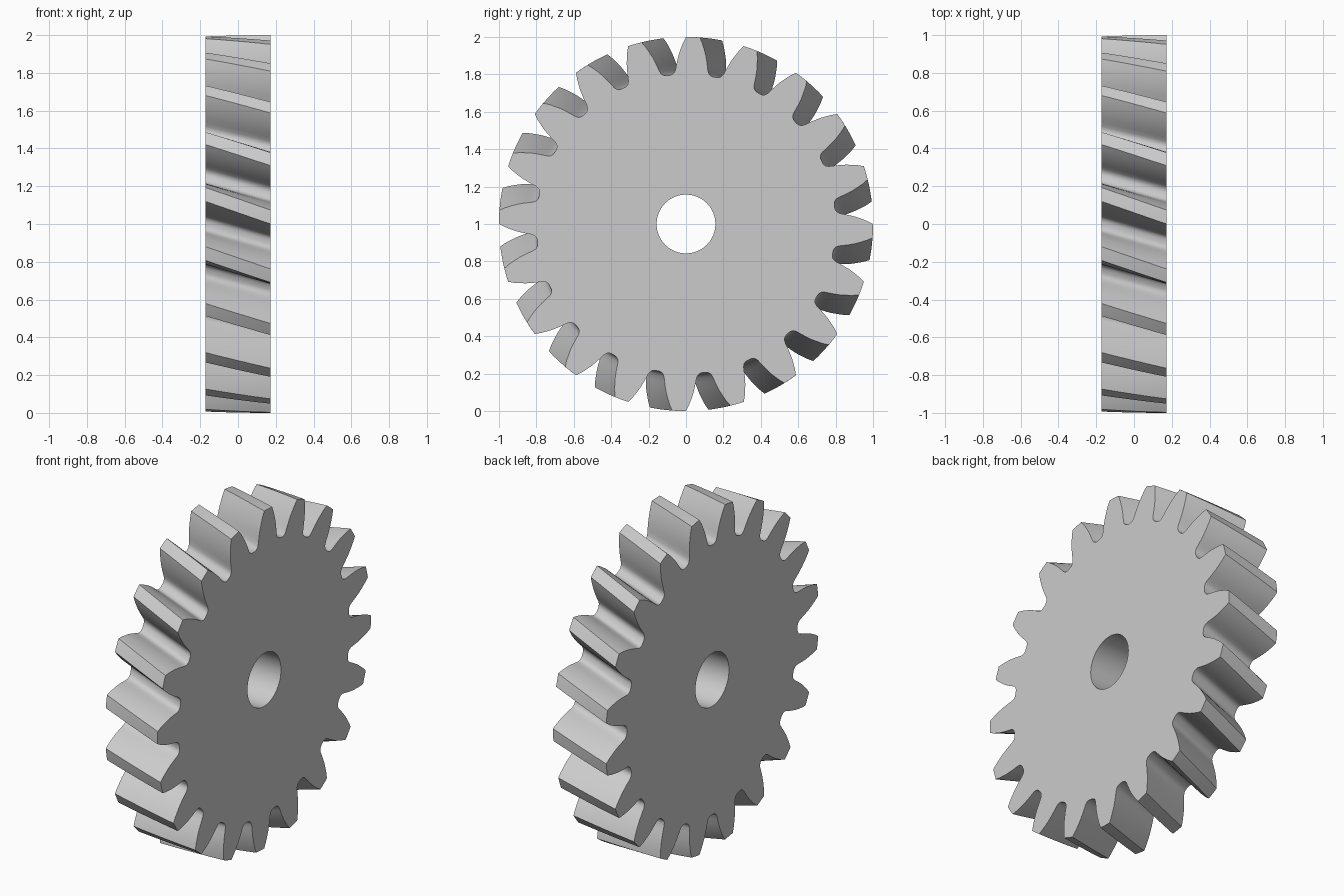
import bpy, bmesh, math

cube = bpy.data.objects.get("Cube")
if cube:
    bpy.data.objects.remove(cube)

TEETH, HALF_WIDTH, BORE = 20, 0.172, 0.157
TWIST, PHASE, SLICES = 0.12, -0.037, 8
PITCH = 2 * math.pi / TEETH

# Half tooth: (radius, half angle) from the root up the flank to the tip
flank = [(0.80, 0.142), (0.803, 0.129), (0.810, 0.116), (0.824, 0.106),
         (0.85, 0.098), (0.88, 0.089), (0.912, 0.078), (0.94, 0.066),
         (0.97, 0.053), (1.0, 0.037)]
tooth = [(r, -a) for r, a in flank] + [(1.0, 0.0)] + [(r, a) for r, a in reversed(flank)]
outline = [(r, a + i * PITCH) for i in range(TEETH) for r, a in tooth]

steel = bpy.data.materials.new("plain grey")
steel.use_nodes = True
grey = (0.6, 0.6, 0.6, 1)
steel.diffuse_color = grey
steel.node_tree.nodes["Principled BSDF"].inputs["Base Color"].default_value = grey

bm = bmesh.new()


def ring(x, turn, radius=None):
    """One closed loop of the section; a fixed radius gives the bore."""
    return [bm.verts.new((x, (radius or r) * math.cos(a + turn),
                          (radius or r) * math.sin(a + turn))) for r, a in outline]


# Helical toothed rim, then the bore, joined as one closed band of rings
rings = []
for k in range(SLICES + 1):
    t = k / SLICES
    rings.append(ring(HALF_WIDTH * (1 - 2 * t), PHASE - TWIST * t))
middle = PHASE - TWIST / 2
rings.append(ring(-HALF_WIDTH, middle, BORE))
rings.append(ring(HALF_WIDTH, middle, BORE))

n = len(outline)
for k, a in enumerate(rings):
    b = rings[(k + 1) % len(rings)]
    for i in range(n):
        j = (i + 1) % n
        bm.faces.new((a[i], a[j], b[j], b[i]))
bmesh.ops.recalc_face_normals(bm, faces=bm.faces)

mesh = bpy.data.meshes.new("helical_gear")
bm.to_mesh(mesh)
bm.free()
mesh.materials.append(steel)
gear = bpy.data.objects.new("helical_gear", mesh)
gear.location.z = 1
bpy.context.collection.objects.link(gear)

# Smooth flanks with crisp tooth and face edges
bpy.ops.object.select_all(action='DESELECT')
gear.select_set(True)
bpy.context.view_layer.objects.active = gear
bpy.ops.object.shade_smooth_by_angle(angle=math.radians(35))
